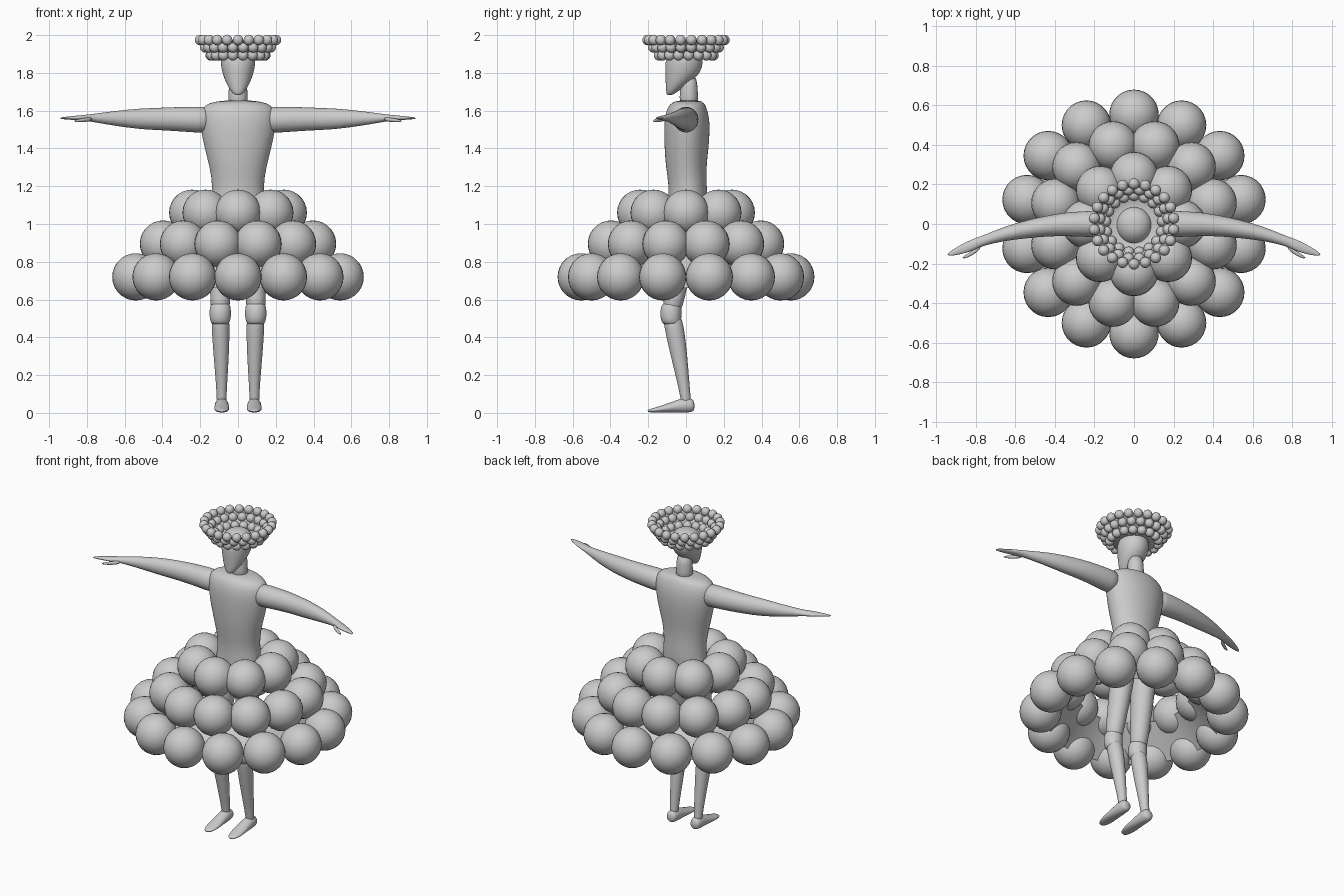
import bpy, bmesh, math
from mathutils import Vector, Matrix


def finish(name, bm, mirror=False, subsurf=0):
    bmesh.ops.recalc_face_normals(bm, faces=bm.faces)
    for f in bm.faces:
        f.smooth = True
    me = bpy.data.meshes.new(name)
    bm.to_mesh(me)
    bm.free()
    ob = bpy.data.objects.new(name, me)
    bpy.context.collection.objects.link(ob)
    if subsurf:
        ob.modifiers.new("smooth", 'SUBSURF').levels = subsurf
        ob.modifiers["smooth"].render_levels = subsurf
    if mirror:
        m = ob.modifiers.new("mirror", 'MIRROR')
        m.use_axis[0] = True
        m.use_mirror_merge = False
    return ob


def loft(name, sections, u, v, mirror=False, cap=True, n=24, subsurf=1):
    """Skin elliptical sections (x, y, z, radius_u, radius_v) lying in plane u, v."""
    bm = bmesh.new()
    u, v = Vector(u), Vector(v)
    rings = []
    for x, y, z, ru, rv in sections:
        ring = []
        for i in range(n):
            a = 2 * math.pi * i / n
            ring.append(bm.verts.new(Vector((x, y, z)) + u * ru * math.cos(a) + v * rv * math.sin(a)))
        rings.append(ring)
    for a, b in zip(rings, rings[1:]):
        for i in range(n):
            j = (i + 1) % n
            bm.faces.new((a[i], a[j], b[j], b[i]))
    if cap:
        bm.faces.new(rings[0])
        bm.faces.new(rings[-1])
    return finish(name, bm, mirror, subsurf)


def ball_ring(name, count, ring_r, z, ball_r, offset=0.0, seg=28):
    """Ring of balls; offset is a fraction of the spacing, counted from the front."""
    bm = bmesh.new()
    for i in range(count):
        a = -math.pi / 2 + 2 * math.pi * (i + offset) / count
        bmesh.ops.create_uvsphere(
            bm, u_segments=seg, v_segments=seg // 2, radius=ball_r,
            matrix=Matrix.Translation((ring_r * math.cos(a), ring_r * math.sin(a), z)))
    return finish(name, bm)


X, Y, Z = (1, 0, 0), (0, 1, 0), (0, 0, 1)

# skirt: three tiers of balls over an open conical lining
ball_ring("skirt_tier_top", 8, 0.243, 1.06, 0.122)
ball_ring("skirt_tier_middle", 12, 0.41, 0.895, 0.124, 0.5)
ball_ring("skirt_tier_bottom", 14, 0.555, 0.72, 0.125)
loft("skirt_lining", [(0, 0, 0.66, 0.51, 0.51), (0, 0, 0.84, 0.33, 0.33)],
     X, Y, cap=False, n=64, subsurf=0)

# torso and hips
loft("torso", [
    (0, 0.00, 0.99, 0.12, 0.085),
    (0, 0.00, 1.02, 0.145, 0.10),
    (0, 0.01, 1.12, 0.145, 0.105),
    (0, 0.01, 1.20, 0.134, 0.10),
    (0, 0.00, 1.30, 0.150, 0.107),
    (0, 0.003, 1.40, 0.177, 0.117),
    (0, 0.005, 1.50, 0.198, 0.122),
    (0, 0.005, 1.57, 0.203, 0.118),
    (0, 0.005, 1.62, 0.190, 0.102),
    (0, 0.010, 1.642, 0.15, 0.085),
    (0, 0.015, 1.655, 0.08, 0.060)], X, Y, n=32)

# neck and head
loft("neck", [(0, 0.015, 1.62, 0.055, 0.052), (0, 0.015, 1.66, 0.05, 0.048),
              (0, 0.015, 1.80, 0.05, 0.048)], X, Y)
loft("head", [
    (0, -0.088, 1.682, 0.012, 0.012),
    (0, -0.080, 1.692, 0.028, 0.024),
    (0, -0.065, 1.715, 0.046, 0.042),
    (0, -0.042, 1.75, 0.065, 0.066),
    (0, -0.015, 1.80, 0.084, 0.095),
    (0, -0.010, 1.86, 0.095, 0.102),
    (0, -0.003, 1.90, 0.088, 0.090),
    (0, 0.00, 1.93, 0.060, 0.060),
    (0, 0.00, 1.942, 0.025, 0.025)], X, Y)

# flared hat with three rows of beads
loft("hat", [(0, 0, 1.895, 0.06, 0.06), (0, 0, 1.88, 0.125, 0.125),
             (0, 0, 1.975, 0.20, 0.20)], X, Y, cap=False, n=48, subsurf=0)
for name, count, r, z, off in (("low", 17, 0.145, 1.893, 0.5),
                               ("middle", 20, 0.175, 1.935, 0.5),
                               ("top", 22, 0.203, 1.974, 0)):
    ball_ring("hat_beads_" + name, count, r, z, 0.028, off, seg=16)

# arms with flat hands
loft("arm", [
    (0.15, 0.000, 1.552, 0.066, 0.070),
    (0.20, 0.000, 1.552, 0.068, 0.070),
    (0.35, 0.000, 1.556, 0.060, 0.063),
    (0.45, -0.012, 1.556, 0.052, 0.058),
    (0.52, -0.022, 1.557, 0.048, 0.055),
    (0.65, -0.047, 1.559, 0.037, 0.040),
    (0.75, -0.080, 1.561, 0.027, 0.024),
    (0.79, -0.094, 1.562, 0.027, 0.018),
    (0.83, -0.112, 1.562, 0.030, 0.014),
    (0.89, -0.134, 1.561, 0.022, 0.009),
    (0.945, -0.156, 1.560, 0.008, 0.004)], Y, Z, mirror=True)
loft("thumb", [
    (0.77, -0.110, 1.556, 0.012, 0.012),
    (0.82, -0.150, 1.550, 0.014, 0.012),
    (0.87, -0.173, 1.545, 0.006, 0.005)], Y, Z, mirror=True, n=12)

# legs
loft("thigh", [
    (0.078, 0.00, 1.06, 0.075, 0.085),
    (0.080, -0.01, 0.95, 0.072, 0.080),
    (0.088, -0.04, 0.75, 0.062, 0.068),
    (0.094, -0.065, 0.60, 0.053, 0.056),
    (0.095, -0.075, 0.53, 0.050, 0.050)], X, Y, mirror=True)
loft("knee", [
    (0.094, -0.074, 0.585, 0.045, 0.045),
    (0.094, -0.078, 0.565, 0.055, 0.055),
    (0.094, -0.081, 0.52, 0.059, 0.058),
    (0.094, -0.078, 0.48, 0.052, 0.052),
    (0.094, -0.074, 0.465, 0.042, 0.042)], X, Y, mirror=True)
loft("shin", [
    (0.094, -0.078, 0.53, 0.048, 0.050),
    (0.092, -0.062, 0.45, 0.048, 0.052),
    (0.089, -0.040, 0.32, 0.042, 0.046),
    (0.087, -0.014, 0.16, 0.030, 0.032),
    (0.087, -0.002, 0.08, 0.026, 0.027),
    (0.087, 0.002, 0.04, 0.026, 0.027)], X, Y, mirror=True)

# pointed feet
loft("foot", [
    (0.086, 0.046, 0.036, 0.022, 0.022),
    (0.086, 0.030, 0.041, 0.034, 0.038),
    (0.086, -0.010, 0.041, 0.037, 0.041),
    (0.086, -0.060, 0.033, 0.038, 0.031),
    (0.086, -0.130, 0.020, 0.041, 0.018),
    (0.086, -0.180, 0.013, 0.032, 0.011),
    (0.086, -0.204, 0.010, 0.014, 0.006)], X, Z, mirror=True)
